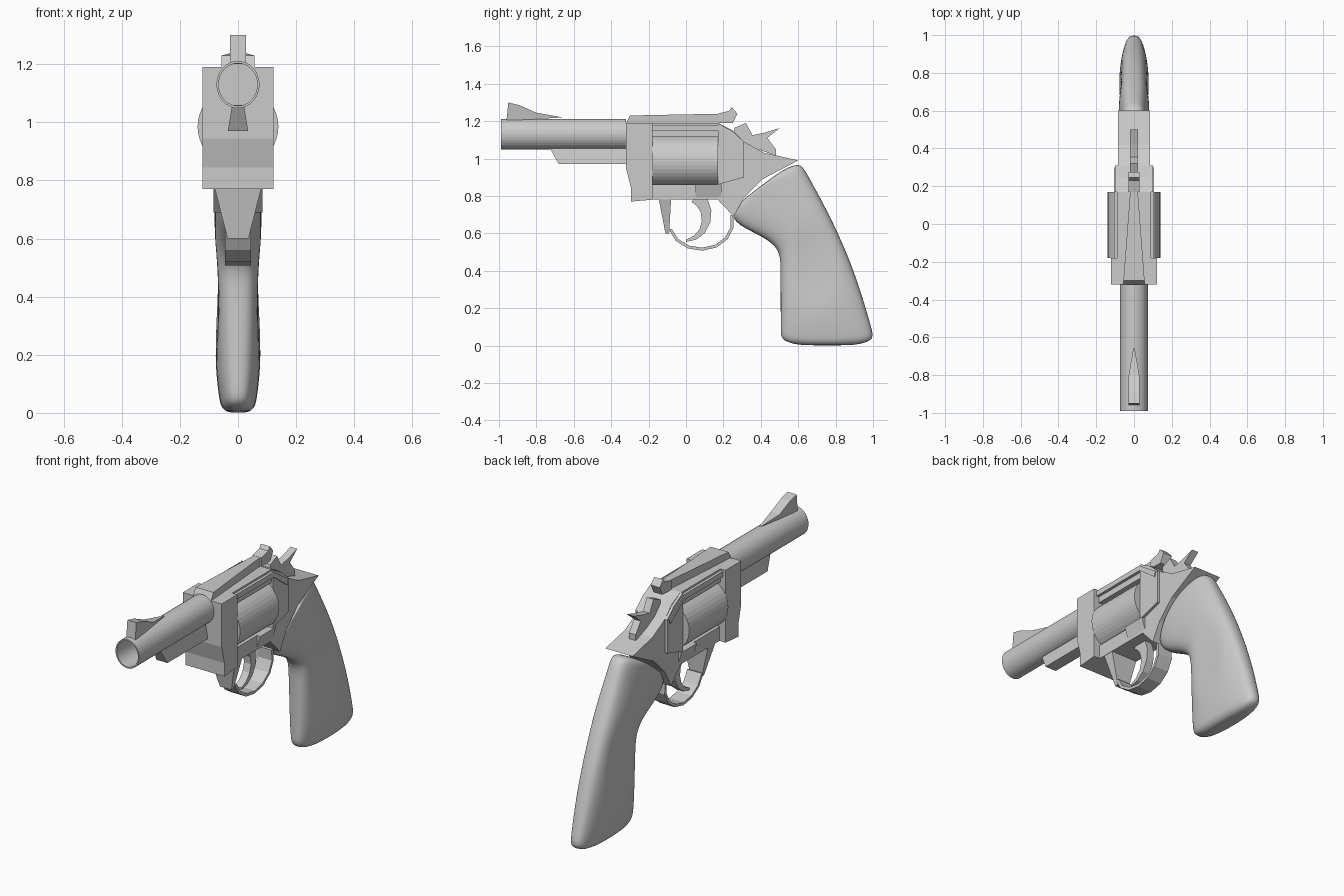
import bpy, bmesh, math
from mathutils import Vector

cube = bpy.data.objects.get("Cube")
if cube:
    bpy.data.objects.remove(cube, do_unlink=True)

grey = bpy.data.materials.new("plain_grey")
grey.use_nodes = True
grey.diffuse_color = (.6, .6, .6, 1)
grey.node_tree.nodes["Principled BSDF"].inputs["Base Color"].default_value = grey.diffuse_color

# Shared frame lines: front and back of the frame, cylinder opening, top and bottom
FRONT, OPEN, BACK = -.32, -.18, .17
DECK, FLOOR, BORE = 1.19, .78, 1.13
SILL = .86


def finish(name, bm, smooth=False):
    """Turn a bmesh into a named object."""
    bmesh.ops.recalc_face_normals(bm, faces=bm.faces)
    mesh = bpy.data.meshes.new(name)
    bm.to_mesh(mesh)
    bm.free()
    mesh.materials.append(grey)
    for polygon in mesh.polygons:
        polygon.use_smooth = smooth
    obj = bpy.data.objects.new(name, mesh)
    bpy.context.collection.objects.link(obj)
    return obj


def loft(name, loops, smooth=False):
    """Skin a list of equal point loops and cap both ends."""
    bm = bmesh.new()
    rings = [[bm.verts.new(point) for point in loop] for loop in loops]
    for ring, following in zip(rings, rings[1:]):
        for k in range(len(ring)):
            bm.faces.new((ring[k - 1], ring[k], following[k], following[k - 1]))
    bm.faces.new(rings[0])
    bm.faces.new(rings[-1])
    return finish(name, bm, smooth)


def plate(name, profile, half):
    """Give a (y, z) side profile a half thickness, which may be a rule."""
    width = half if callable(half) else lambda y, z: half
    loft(name, [[(side * width(y, z), y, z) for y, z in profile] for side in (-1, 1)])


def block(name, start, end, bottom, top, half):
    plate(name, [(start, bottom), (end, bottom), (end, top), (start, top)], half)


def lathe(name, rings, height, segments, radius, stretch=1):
    """Rings of (y, scale of radius) about a lengthwise axis."""
    angles = [math.tau * k / segments for k in range(segments)]
    loft(name, [[(radius * scale * math.cos(a), y, height + radius * scale * stretch * math.sin(a))
                 for a in angles] for y, scale in rings])


def curved_strap(name, centre, radii, start, end, steps, half, thick, tip):
    """Sweep a flat strap along an arc, thinning from thick to tip."""
    loops = []
    for k in range(steps + 1):
        share = k / steps
        angle = math.radians(start + (end - start) * share)
        outward = Vector((0, math.cos(angle), math.sin(angle)))
        middle = Vector((0, centre[0] + radii[0] * outward.y, centre[1] + radii[1] * outward.z))
        edge = outward * (thick + (tip - thick) * share)
        side = Vector((half, 0, 0))
        loops.append([middle - side - edge, middle + side - edge,
                      middle + side + edge, middle - side + edge])
    loft(name, loops)


# Barrel with open bore, and cylinder
lathe("barrel", [(FRONT, 1), (-.99, 1), (-.99, .9), (-.4, .9)], BORE, 32, .074, stretch=1.1)
lathe("cylinder", [(OPEN, 1), (BACK, 1)], .985, 40, .139)

# Rib below the barrel, wider at its lower edge
plate("under_barrel_rib", [(-.73, 1.06), (-.68, .97), (FRONT, .97), (FRONT, 1.06)],
      lambda y, z: .035 if z < 1 else .02)

# Front sight, a blade tapering to the rear
plate("front_sight", [(-.96, 1.2), (-.95, 1.3), (-.89, 1.285), (-.8, 1.245), (-.66, 1.22)],
      lambda y, z: .004 if y > -.7 else .028)

# Frame around the cylinder
plate("frame_front", [(FRONT, DECK), (FRONT, .945), (-.295, .845), (-.295, .77),
                      (OPEN, FLOOR), (OPEN, DECK)], .122)
block("frame_top", OPEN, BACK, 1.115, DECK, .09)
plate("frame_side_rail", [(OPEN, 1.15), (OPEN, 1.18), (BACK, 1.18), (.3, 1.09),
                          (.29, 1.06), (BACK, 1.15)], .106)
block("frame_bottom", OPEN, BACK, FLOOR, SILL, .084)
block("crane_lug", .05, .19, FLOOR, SILL, lambda y, z: .08 if z < SILL else .105)

# Shield behind the cylinder and the rear of the frame, meeting the grip
plate("recoil_shield", [(BACK, SILL), (BACK, DECK), (.25, 1.145), (.31, 1.09), (.31, .9)], .1)
plate("frame_rear", [(BACK, DECK), (BACK, FLOOR), (.255, .69), (.31, .79), (.41, .89), (.6, .99),
                     (.42, 1.03), (.31, 1.09), (.25, 1.15)], .085)

# Raised sight rib and rear sight
plate("sight_rib", [(FRONT, DECK), (-.3, 1.23), (.2, 1.24), (.2, DECK)],
      lambda y, z: .056 if y < 0 else .018)
plate("rear_sight", [(BACK, DECK), (BACK, 1.24), (.23, 1.255), (.245, 1.275), (.275, 1.24),
                     (.25, DECK)], .028)

# Hammer with a raised thumb spur
plate("hammer", [(.25, 1.1), (.26, 1.165), (.32, DECK), (.355, 1.125), (.42, 1.138), (.5, 1.163),
                 (.435, 1.11), (.48, 1.05), (.48, 1.015)], .021)

# Trigger, and its guard with a tapered front leg
curved_strap("trigger", (-.01, .69), (.12, .13), 60, -85, 6, half=.022, thick=.04, tip=.006)
curved_strap("trigger_guard", (.08, .66), (.17, .145), 195, 375, 7, half=.045, thick=.008, tip=.008)
plate("guard_front_leg", [(-.145, FLOOR), (-.08, FLOOR), (-.09, .6), (-.11, .6)],
      lambda y, z: .082 if z > .7 else .036)


# Grip: front and back edges follow simple curves, domed at both ends
def grip_edges(t):
    front = Vector((0, .505 - .255 * math.exp(-(t / .16) ** 2), .68 - .63 * t))
    back = Vector((0, .625 + .38 * t + .04 * math.sin(math.pi * t), .96 - .91 * t))
    return front, back


def soft(value, power):
    return math.copysign(abs(value) ** power, value)


def grip_section(t, tilt):
    front, back = grip_edges(t)
    axis = back - front
    dome = Vector((0, -axis.z, axis.y)).normalized() * .05 * math.sin(tilt)
    shrink = math.sqrt(math.cos(tilt))
    loop = []
    for k in range(28):
        angle = math.tau * k / 28
        point = (front + back) / 2 + dome + axis / 2 * shrink * soft(math.cos(angle), .85)
        # Shallow palm hollow on each side, narrowing at the butt
        hollow = math.hypot((point.y - .68) / .14, (point.z - .42) / .24)
        width = .081 * (1 - .2 * t ** 8) * (1 - .16 * max(0, 1 - hollow ** 2))
        narrowing = shrink if tilt < 0 else 1
        point.x = width * narrowing * soft(math.sin(angle), .7)
        loop.append(point)
    return loop


tilts = [math.radians(degrees) for degrees in (80, 60, 30)]
sections = [grip_section(0, tilt) for tilt in tilts]
sections += [grip_section(k / 16, 0) for k in range(17)]
sections += [grip_section(1, -tilt) for tilt in reversed(tilts)]
grip = loft("grip", sections, smooth=True)
rounding = grip.modifiers.new("Rounding", "SUBSURF")
rounding.levels = rounding.render_levels = 1
